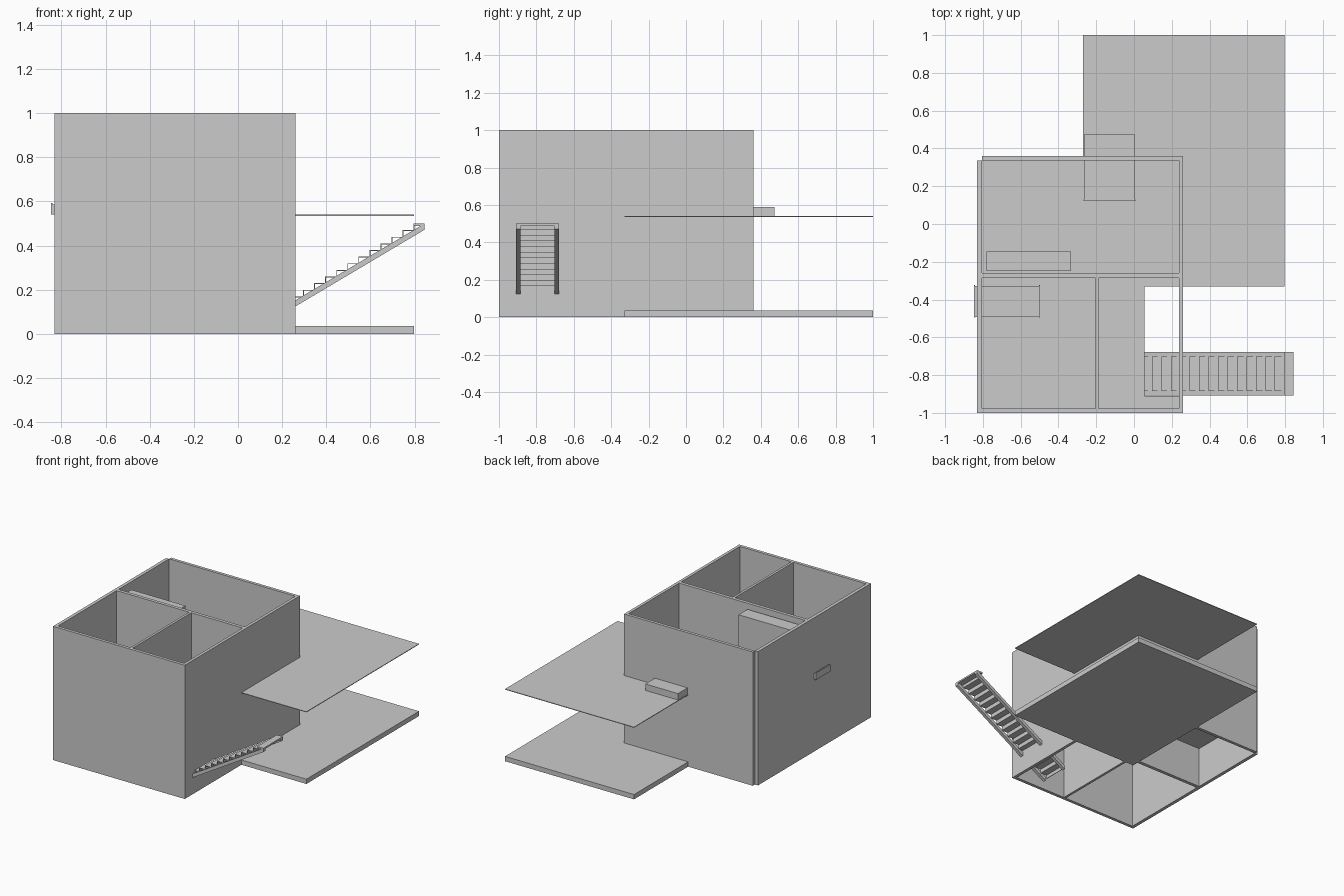
import bpy, bmesh

if "Cube" in bpy.data.objects:
    bpy.data.objects.remove(bpy.data.objects["Cube"])

grey = bpy.data.materials.new("light_grey")
grey.diffuse_color = (0.6, 0.6, 0.6, 1)
grey.use_nodes = True
grey.node_tree.nodes["Principled BSDF"].inputs["Base Color"].default_value = grey.diffuse_color


def finish(name, bm):
    bmesh.ops.recalc_face_normals(bm, faces=bm.faces)
    me = bpy.data.meshes.new(name)
    bm.to_mesh(me)
    bm.free()
    me.materials.append(grey)
    ob = bpy.data.objects.new(name, me)
    bpy.context.collection.objects.link(ob)
    return ob


def prism(name, pts, offset):
    """Extrude a closed outline of 3D points along an offset."""
    bm = bmesh.new()
    face = bm.faces.new([bm.verts.new(p) for p in pts])
    geom = bmesh.ops.extrude_face_region(bm, geom=[face], use_keep_orig=True)["geom"]
    bmesh.ops.translate(bm, vec=offset, verts=[g for g in geom if isinstance(g, bmesh.types.BMVert)])
    return finish(name, bm)


def box(name, x0, x1, y0, y1, z0, z1):
    return prism(name, [(x0, y0, z0), (x1, y0, z0), (x1, y1, z0), (x0, y1, z0)], (0, 0, z1 - z0))


# Outer walls, open at the top and bottom
box("left_wall", -0.83, -0.805, -1.0, 0.335, 0, 1)
box("back_wall", -0.805, 0.26, 0.337, 0.36, 0, 1)
box("right_wall", 0.238, 0.26, -0.977, 0.337, 0, 1)
box("front_wall", -0.805, 0.26, -1.0, -0.977, 0, 1)

# Partitions between the three rooms
box("cross_partition", -0.805, 0.238, -0.285, -0.26, 0, 1)
box("front_partition", -0.205, -0.187, -0.977, -0.285, 0, 1)

# Ground slab, and the upper floor with its stairwell and terrace
box("ground_slab", -0.27, 0.797, -0.33, 1.0, 0, 0.036)
floor = [(-0.81, -0.98), (0.25, -0.98), (0.25, -0.91), (0.055, -0.91), (0.055, -0.33),
         (0.797, -0.33), (0.797, 1.0), (-0.27, 1.0), (-0.27, 0.35), (-0.805, 0.35),
         (-0.805, 0.3)]
prism("upper_floor", [(x, y, 0.535) for x, y in floor], (0, 0, 0.005))

# Low platform under the upper floor
box("low_platform", -0.805, -0.52, -0.26, 0.0, 0.3, 0.33)

# Furniture on the upper floor
box("cabinet", -0.78, -0.333, -0.25, -0.145, 0.54, 0.96)
box("back_bed", -0.265, 0.005, 0.13, 0.473, 0.54, 0.588)
box("back_bed_headboard", -0.268, 0.008, 0.122, 0.13, 0.54, 0.592)
box("left_bed", -0.841, -0.504, -0.492, -0.328, 0.542, 0.586)
for side, x in (("head", -0.847), ("foot", -0.504)):
    box("left_bed_" + side + "board", x, x + 0.006, -0.496, -0.324, 0.54, 0.592)

# Stair stringers
side = [(0.055, 0.003), (0.845, 0.472), (0.845, 0.5), (0.055, 0.031)]
for name, y in (("front_stringer", -0.908), ("back_stringer", -0.702)):
    prism(name, [(x, y, z) for x, z in side], (0, 0.024, 0))

# Folded ribbon of treads and risers between the stringers
top, under = [], []
for i in range(16):
    x, z = 0.045 + 0.05 * i, 0.05 + 0.03 * i
    top += [(x, z), (x + 0.05, z)]
    under += [(x + 0.004, z - 0.004), (x + 0.05 + (0.004 if i < 15 else 0), z - 0.004)]
top = [(0.045, 0.02)] + top
under = [(0.049, 0.02)] + under
outline = top + under[::-1]
prism("stair_treads", [(x, -0.884, z) for x, z in outline], (0, 0.182, 0))

# Wide cap on the highest step
box("top_step", 0.795, 0.845, -0.908, -0.678, 0.488, 0.5)
